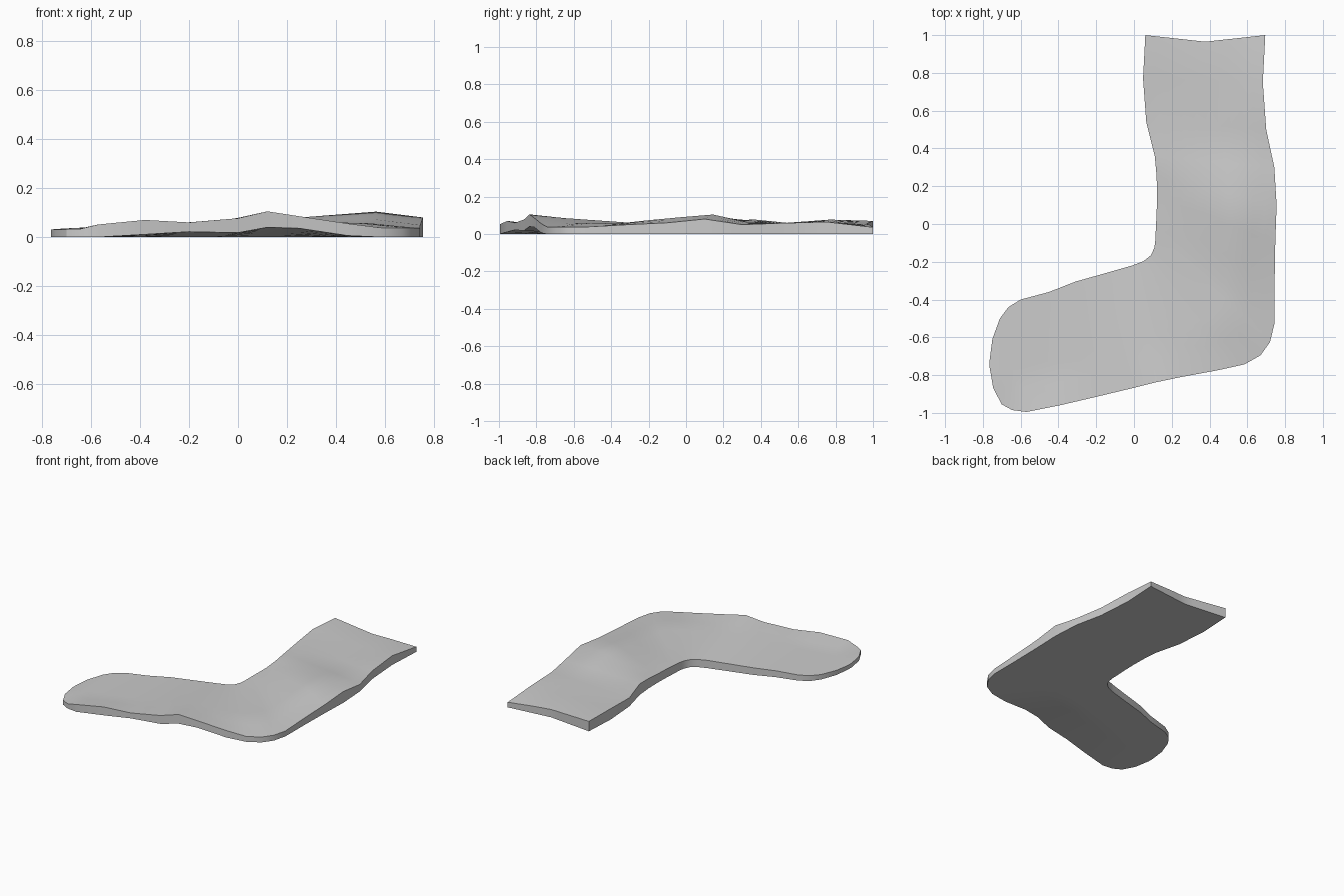
import bpy, bmesh

if "Cube" in bpy.data.objects:
    bpy.data.objects.remove(bpy.data.objects["Cube"])

# Matching points on the inner and outer edges, toe to cuff: xi, yi, xo, yo
RAILS = [
    (-.764, -.72, -.764, -.76), (-.75, -.61, -.745, -.87), (-.71, -.50, -.70, -.955),
    (-.665, -.44, -.645, -.985), (-.60, -.40, -.57, -.995), (-.45, -.36, -.38, -.957),
    (-.31, -.305, -.20, -.915), (-.15, -.26, 0, -.867), (-.01, -.22, .12, -.837),
    (.05, -.197, .25, -.81), (.09, -.165, .45, -.773), (.108, -.125, .585, -.743),
    (.114, -.08, .67, -.695), (.115, -.04, .72, -.625), (.117, 0, .743, -.53),
    (.12, .06, .744, -.33), (.122, .15, .748, -.1), (.12, .25, .755, .1),
    (.11, .36, .743, .3), (.065, .54, .70, .5), (.048, .77, .682, .75),
    (.06, 1, .695, 1)]

# Heights keyed by station number
INNER = [(0, .03), (4, .04), (6, .05), (8, .055), (10, .053), (16, .062), (18, .078), (19, .06), (20, .077), (21, .07)]
MIDDLE = [(0, .03), (4, .04), (6, .058), (8, .085), (10, .06), (14, .055), (16, .09), (17, .104), (18, .065), (19, .055), (20, .065), (21, .05)]
OUTER = [(0, .03), (3, .033), (5, .07), (6, .06), (7, .077), (8, .105), (9, .085), (10, .055), (11, .038), (14, .038), (16, .06), (17, .08), (18, .05), (20, .065), (21, .036)]
LIFT = [(4, 0), (6, .022), (7, .018), (8, .04), (9, .036), (10, .006), (11, 0)]
ACROSS = 10


def value(keys, s):
    if s <= keys[0][0]:
        return keys[0][1]
    for (a, za), (b, zb) in zip(keys, keys[1:]):
        if s <= b:
            return za + (zb - za) * (s - a) / (b - a)
    return keys[-1][1]


# Sock: lofted top and underside joined by a side wall
bm = bmesh.new()
tops, bottoms = [], []
for s, (xi, yi, xo, yo) in enumerate(RAILS):
    top, bottom = [], []
    for j in range(ACROSS + 1):
        t = j / ACROSS
        x, y = xi + (xo - xi) * t, yi + (yo - yi) * t
        if s == len(RAILS) - 1:
            y -= .035 * (1 - abs(2 * t - 1))
        zi, zm, zo = value(INNER, s), value(MIDDLE, s), value(OUTER, s)
        z = zi + (zm - zi) * t / .7 if t < .7 else zm + (zo - zm) * (t - .7) / .3
        top.append(bm.verts.new((x, y, z)))
        bottom.append(bm.verts.new((x, y, value(LIFT, s) * max(0, t * 2 - 1))))
    tops.append(top)
    bottoms.append(bottom)


def strip(a, b):
    for i in range(len(a) - 1):
        bm.faces.new((a[i], a[i + 1], b[i + 1], b[i]))


for rows in (tops, bottoms):
    for a, b in zip(rows, rows[1:]):
        strip(a, b)
strip(tops[0], bottoms[0])
strip(tops[-1], bottoms[-1])
for j in (0, ACROSS):
    strip([r[j] for r in tops], [r[j] for r in bottoms])
bmesh.ops.recalc_face_normals(bm, faces=bm.faces)

mesh = bpy.data.meshes.new("sock")
bm.to_mesh(mesh)
bm.free()
sock = bpy.data.objects.new("sock", mesh)
bpy.context.collection.objects.link(sock)
bpy.context.view_layer.objects.active = sock
sock.select_set(True)
bpy.ops.object.shade_smooth_by_angle()
